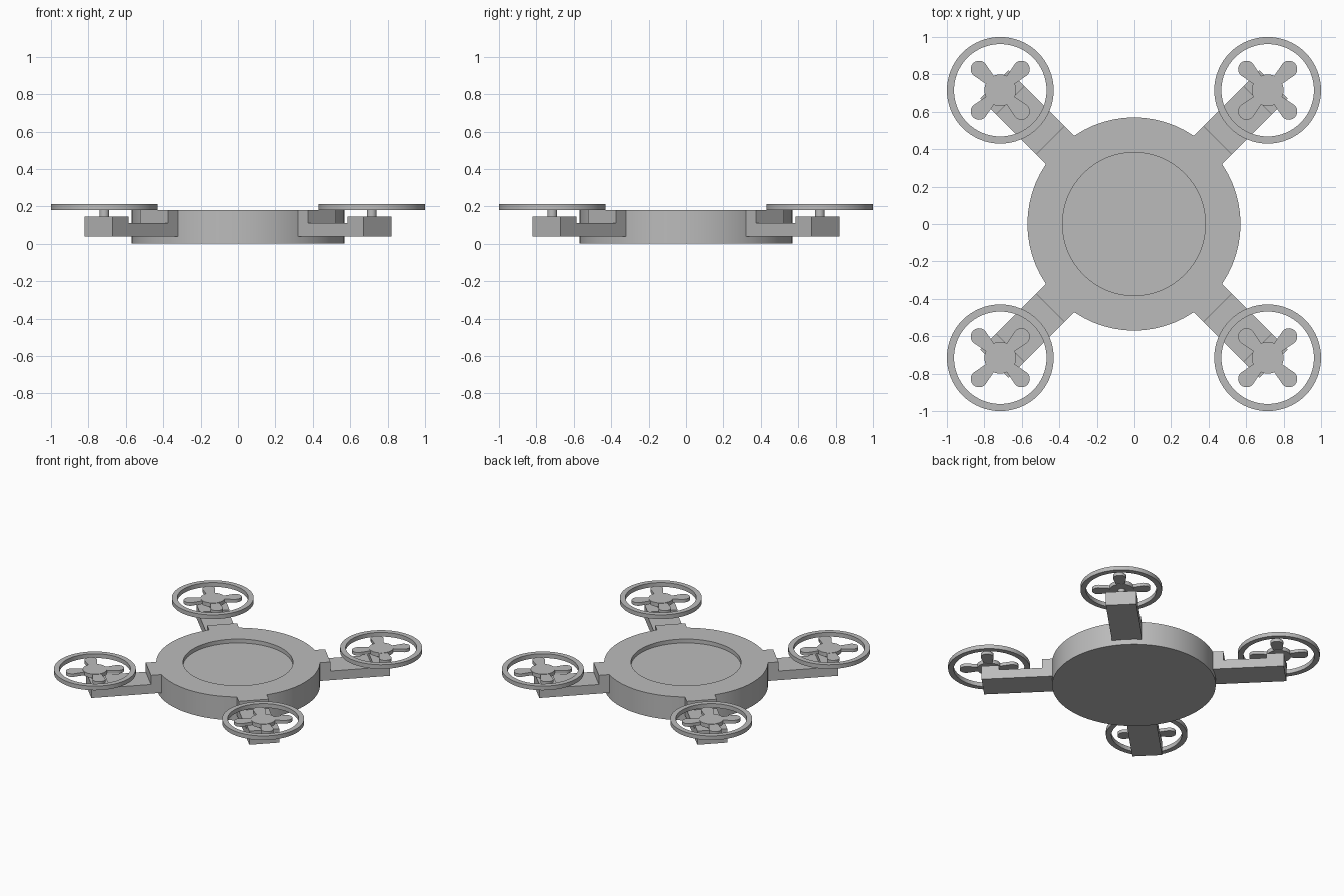
import bpy, bmesh, math
from mathutils import Matrix, Vector

if "Cube" in bpy.data.objects:
    bpy.data.objects.remove(bpy.data.objects["Cube"])

grey = bpy.data.materials.new("light grey")
grey.diffuse_color = (0.5, 0.5, 0.5, 1)
grey.use_nodes = True
grey.node_tree.nodes["Principled BSDF"].inputs["Base Color"].default_value = grey.diffuse_color


def finish(name, bm, matrix=Matrix()):
    bmesh.ops.recalc_face_normals(bm, faces=bm.faces)
    me = bpy.data.meshes.new(name)
    bm.to_mesh(me)
    bm.free()
    me.materials.append(grey)
    ob = bpy.data.objects.new(name, me)
    ob.matrix_world = matrix
    bpy.context.collection.objects.link(ob)
    bpy.context.view_layer.objects.active = ob
    for o in bpy.context.selected_objects:
        o.select_set(False)
    ob.select_set(True)
    bpy.ops.object.shade_smooth_by_angle(angle=math.radians(30))
    return ob


def lathe(name, profile, sides, matrix=Matrix(), closed=False):
    """Spin (radius, z) points round z; closed joins last point to first."""
    bm = bmesh.new()
    vs = [bm.verts.new((r, 0, z)) for r, z in profile]
    pairs = list(zip(vs, vs[1:])) + ([(vs[-1], vs[0])] if closed else [])
    edges = [bm.edges.new(p) for p in pairs]
    bmesh.ops.spin(bm, geom=vs + edges, axis=(0, 0, 1), cent=(0, 0, 0),
                   angle=math.tau, steps=sides, use_merge=True)
    bmesh.ops.remove_doubles(bm, verts=bm.verts, dist=1e-5)
    return finish(name, bm, matrix)


def extrude(name, points, depth, matrix):
    """Extrude a list of 3D outline points along the depth vector."""
    bm = bmesh.new()
    face = bm.faces.new([bm.verts.new(p) for p in points])
    out = bmesh.ops.extrude_face_region(bm, geom=[face], use_keep_orig=True)
    verts = [g for g in out["geom"] if isinstance(g, bmesh.types.BMVert)]
    bmesh.ops.translate(bm, verts=verts, vec=Vector(depth))
    return finish(name, bm, matrix)


# Round body with a shallow recess on top
lathe("body", [(0, 0), (0.57, 0), (0.57, 0.18), (0.383, 0.18),
               (0.383, 0.15), (0, 0.15)], 64)

# Arm outline seen from the side: shoulder, low beam, motor block
arm = [(0.54, 0.04), (1.055, 0.04), (1.055, 0.145), (0.935, 0.145),
       (0.935, 0.11), (0.634, 0.11), (0.634, 0.18), (0.54, 0.18)]

# Blade outline: narrow root, rounded tip
blade = [(0.05, 0.024)]
for i in range(13):
    a = math.radians(110 - 220 * i / 12)
    blade.append((0.16 + 0.045 * math.cos(a), 0.045 * math.sin(a)))
blade.append((0.05, -0.024))

R = 0.715 * math.sqrt(2)
corners = ["back_right", "back_left", "front_left", "front_right"]
for i, where in enumerate(corners):
    turn = Matrix.Rotation(math.radians(45 + 90 * i), 4, 'Z')
    hub = turn @ Matrix.Translation((R, 0, 0))
    extrude("arm_" + where, [(x, -0.106, z) for x, z in arm], (0, 0.212, 0), turn)
    # Motor shaft, hub and guard ring
    lathe("shaft_" + where, [(0, 0.14), (0.026, 0.14), (0.026, 0.19), (0, 0.19)], 24, hub)
    lathe("hub_" + where, [(0, 0.18), (0.085, 0.18), (0.085, 0.21), (0, 0.21)], 40, hub)
    lathe("guard_ring_" + where, [(0.247, 0.18), (0.285, 0.18),
                                  (0.285, 0.212), (0.247, 0.212)], 64, hub, True)
    # Four blades
    for k in range(4):
        spin = hub @ Matrix.Rotation(math.radians(90 * k), 4, 'Z')
        extrude(f"blade_{k + 1}_{where}", [(x, y, 0.183) for x, y in blade],
                (0, 0, 0.024), spin)
